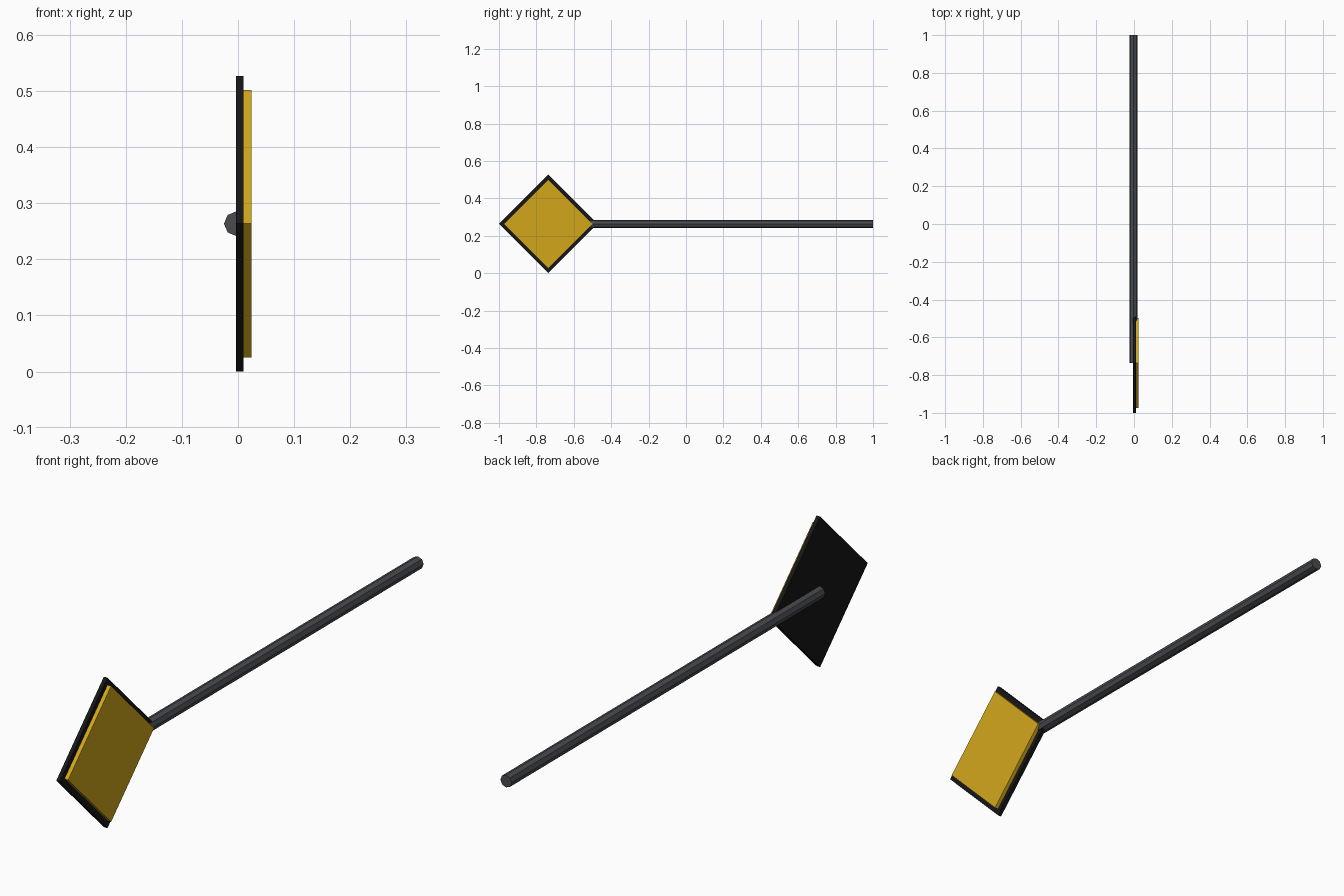
import bpy
from math import pi, sqrt

if "Cube" in bpy.data.objects:
    bpy.data.objects.remove(bpy.data.objects["Cube"])

CY, CZ = -0.7365, 0.2635   # centre of the sign panel


def colour(obj, name, rgb):
    mat = bpy.data.materials.new(name)
    mat.diffuse_color = (*rgb, 1)
    mat.use_nodes = True
    mat.node_tree.nodes["Principled BSDF"].inputs["Base Color"].default_value = mat.diffuse_color
    obj.data.materials.append(mat)


def diamond(name, half, x0, x1):
    """Square slab standing on its corner, facing along x."""
    bpy.ops.mesh.primitive_cube_add(size=1, location=((x0 + x1) / 2, CY, CZ),
                                    rotation=(pi / 4, 0, 0))
    obj = bpy.context.object
    obj.name = name
    obj.scale = (x1 - x0, half * sqrt(2), half * sqrt(2))
    return obj


# Black backing plate and raised yellow face
colour(diamond("sign_backing", 0.2635, -0.004, 0.010), "black", (0.008, 0.008, 0.009))
colour(diamond("sign_face", 0.238, 0.010, 0.024), "yellow", (0.65, 0.39, 0.011))

# Eight-sided pole lying along y, ending behind the panel centre
y0, y1 = -0.735, 1.0
bpy.ops.mesh.primitive_cylinder_add(vertices=8, radius=0.022, depth=y1 - y0,
                                    location=(-0.003, (y0 + y1) / 2, CZ),
                                    rotation=(pi / 2, 0, 0))
pole = bpy.context.object
pole.name = "pole"
colour(pole, "dark_grey", (0.065, 0.07, 0.08))
